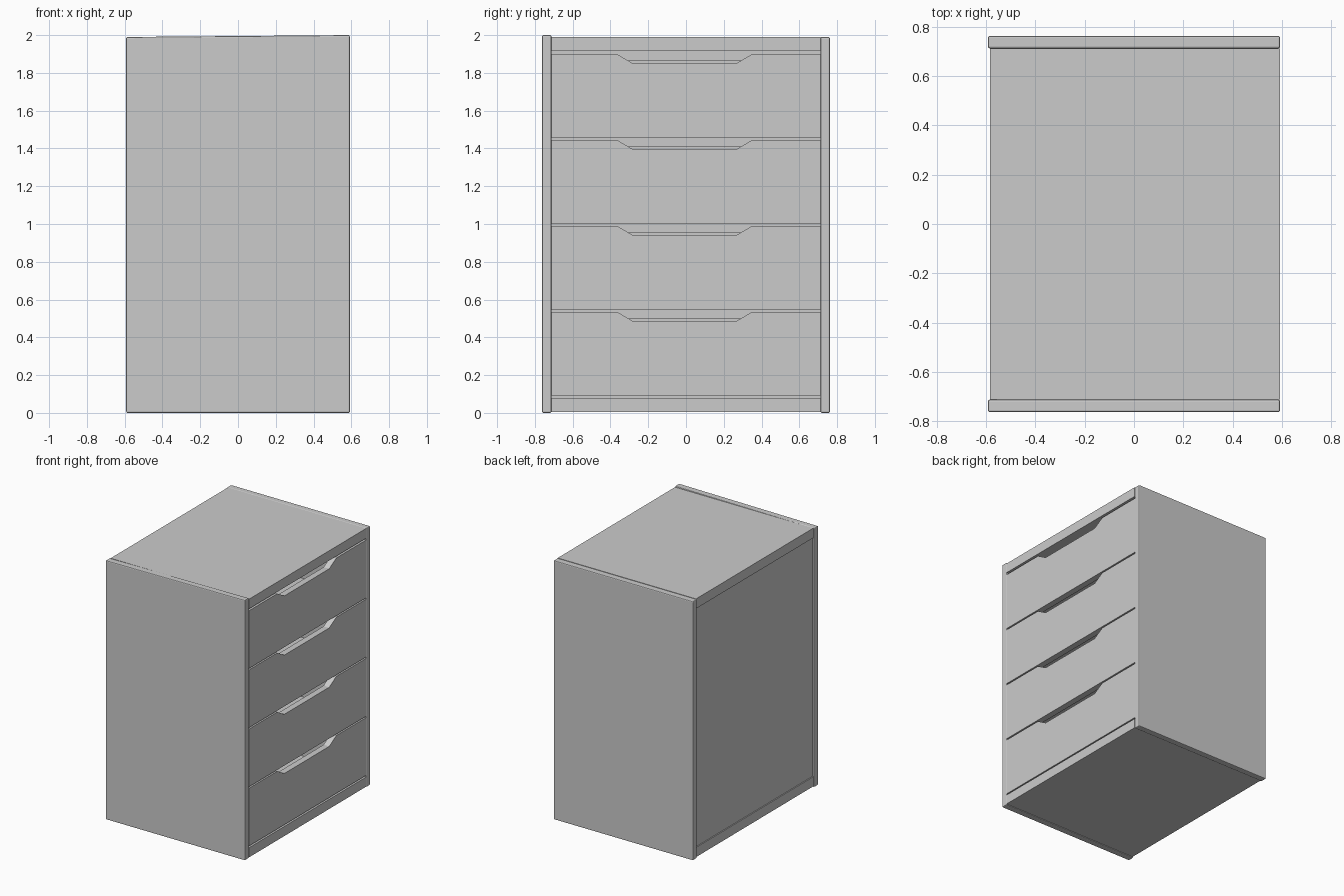
import bpy, bmesh

if "Cube" in bpy.data.objects:
    bpy.data.objects.remove(bpy.data.objects["Cube"])

X, Y = 0.592, 0.762      # half depth and half width
T = 0.05                 # board thickness
IN = Y - T               # half width between the side panels


def finish(name, bm, bevel=0.0):
    bmesh.ops.recalc_face_normals(bm, faces=bm.faces)
    me = bpy.data.meshes.new(name)
    bm.to_mesh(me)
    bm.free()
    ob = bpy.data.objects.new(name, me)
    bpy.context.collection.objects.link(ob)
    if bevel:
        m = ob.modifiers.new("edge_bevel", 'BEVEL')
        m.width = bevel
        m.segments = 2
    return ob


def box(name, lo, hi, bevel=0.0):
    bm = bmesh.new()
    bmesh.ops.create_cube(bm, size=1)
    for v in bm.verts:
        for i in range(3):
            v.co[i] = lo[i] if v.co[i] < 0 else hi[i]
    return finish(name, bm, bevel)


def plate(name, profile, x0, x1):
    """Extrude a (y, z) outline along x."""
    bm = bmesh.new()
    face = bm.faces.new([bm.verts.new((x0, y, z)) for y, z in profile])
    ext = bmesh.ops.extrude_face_region(bm, geom=[face])
    for v in ext["geom"]:
        if isinstance(v, bmesh.types.BMVert):
            v.co.x = x1
    return finish(name, bm)


# Side panels; the left one rises slightly toward the drawer side
left = box("side_panel_left", (-X, -Y, 0), (X, -IN, 1.99), 0.007)
for v in left.data.vertices:
    if v.co.z > 1 and v.co.x > 0:
        v.co.z = 2.0
box("side_panel_right", (-X, IN, 0), (X, Y, 1.99), 0.007)

# Top, base and recessed back
box("top_panel", (-X + 0.008, -IN, 1.915), (X, IN, 1.99))
box("base_panel", (-X + 0.008, -IN, 0.006), (X, IN, 0.08))
box("back_panel", (-X + 0.016, -IN, 0.08), (-X + 0.04, IN, 1.915))

# Drawers: notched front with an open box behind it
PITCH, HEIGHT = 0.4548, 0.444
for i in range(4):
    n = i + 1
    z0 = 0.091 + i * PITCH
    z1 = z0 + HEIGHT
    zn = z1 - 0.05
    plate(f"drawer_front_{n}",
          [(-IN, z0), (IN, z0), (IN, z1), (0.35, z1), (0.265, zn),
           (-0.28, zn), (-0.365, z1), (-IN, z1)], X - T, X - 0.002)
    xb, w, b, t = -X + 0.07, IN - 0.03, z0 + 0.02, z1 - 0.035
    box(f"drawer_bottom_{n}", (xb, -w, b), (X - T, w, b + 0.02))
    box(f"drawer_back_{n}", (xb, -w, b + 0.02), (xb + 0.03, w, t))
    for side, a, c in (("left", -w, -w + 0.03), ("right", w - 0.03, w)):
        box(f"drawer_side_{side}_{n}", (xb + 0.03, a, b + 0.02), (X - T, c, t))
